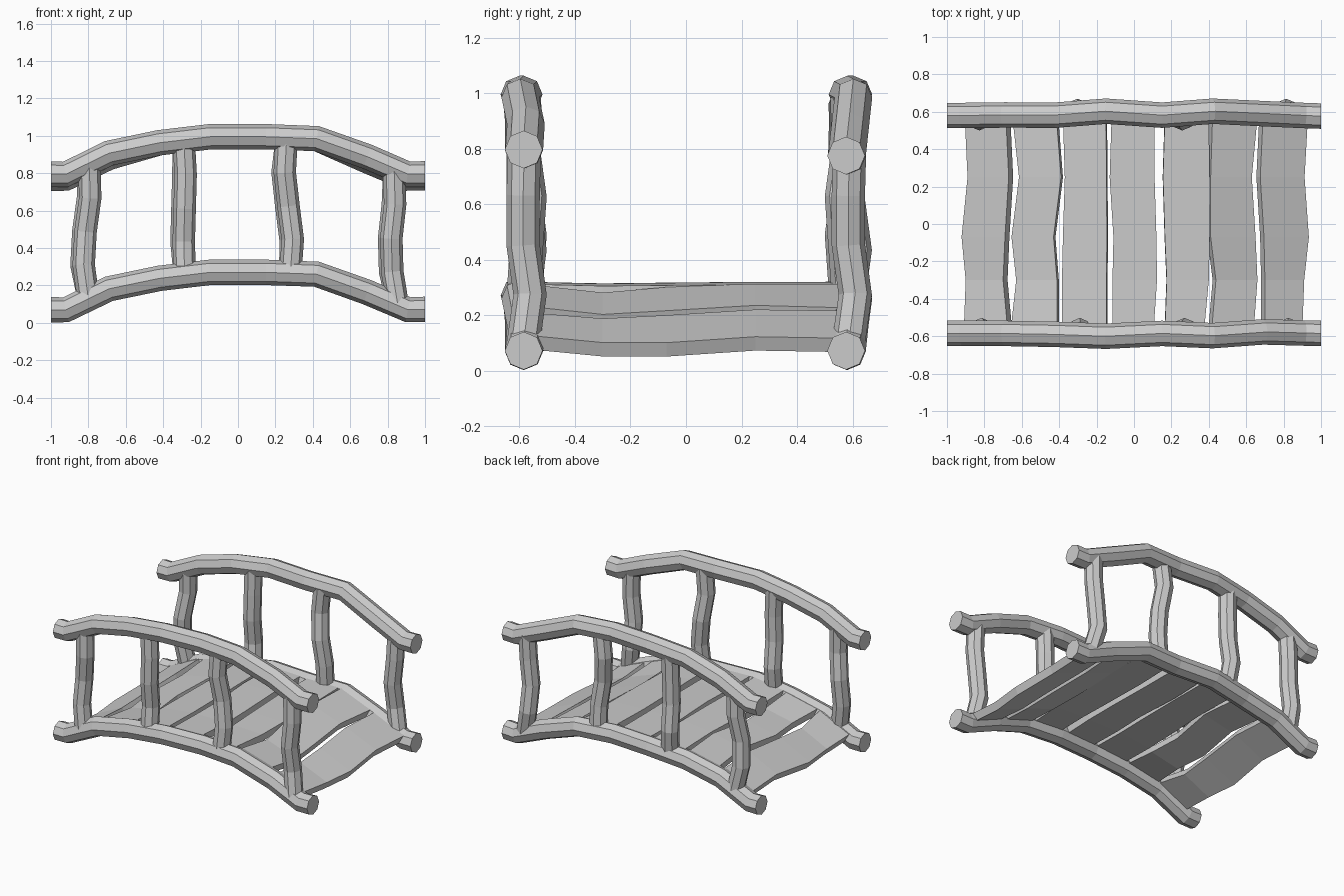
import bpy, bmesh
from mathutils import Vector

if "Cube" in bpy.data.objects:
    bpy.data.objects.remove(bpy.data.objects["Cube"])


def make_object(name, bm):
    bmesh.ops.recalc_face_normals(bm, faces=bm.faces)
    mesh = bpy.data.meshes.new(name)
    bm.to_mesh(mesh)
    bm.free()
    obj = bpy.data.objects.new(name, mesh)
    bpy.context.collection.objects.link(obj)
    return obj


def skin(name, rings):
    """Join equal-sized rings of points into a capped, flat-shaded solid."""
    bm = bmesh.new()
    loops = [[bm.verts.new(p) for p in ring] for ring in rings]
    n = len(loops[0])
    for a, b in zip(loops, loops[1:]):
        for i in range(n):
            j = (i + 1) % n
            bm.faces.new((a[i], a[j], b[j], b[i]))
    bm.faces.new(loops[0])
    bm.faces.new(loops[-1])
    return make_object(name, bm)


def log(name, path, r, ref):
    """Octagonal log swept along a crooked path."""
    from math import cos, sin, pi
    pts = [Vector(p) for p in path]
    rings = []
    for i, p in enumerate(pts):
        if i in (0, len(pts) - 1):
            t = Vector(ref)
        else:
            t = ((pts[i + 1] - p).normalized() + (p - pts[i - 1]).normalized()).normalized()
        u = t.cross(Vector((0, 1, 0))).normalized()
        v = t.cross(u)
        rings.append([p + r * (cos(k * pi / 4) * u + sin(k * pi / 4) * v) for k in range(8)])
    return skin(name, rings)


# Shared arch of the beams and rails
XS = [-1, -0.92, -0.69, -0.42, -0.15, 0.15, 0.42, 0.69, 0.91, 1]
ARCH = [0.07, 0.07, 0.182, 0.238, 0.27, 0.27, 0.26, 0.164, 0.07, 0.072]
FRONT_Y = [-0.585, -0.585, -0.585, -0.59, -0.60, -0.585, -0.597, -0.577, -0.583, -0.585]
BACK_Y = [0.58, 0.58, 0.583, 0.582, 0.603, 0.582, 0.603, 0.59, 0.58, 0.577]


def arch_z(x):
    for i in range(len(XS) - 1):
        if x <= XS[i + 1]:
            f = (x - XS[i]) / (XS[i + 1] - XS[i])
            return ARCH[i] + f * (ARCH[i + 1] - ARCH[i])
    return ARCH[-1]


# Beams and handrails
for side, ys, drop in (("front", FRONT_Y, 0.0), ("back", BACK_Y, 0.022)):
    log(side + "_beam", list(zip(XS, ys, ARCH)), 0.068, (1, 0, 0))
    rail = [(x, y, z + 0.725 - (drop if abs(x) > 0.6 else 0))
            for x, y, z in zip(XS, ys, ARCH)]
    log(side + "_handrail", rail, 0.068, (1, 0, 0))

# Crooked posts: x at five heights
POSTS = [
    (-0.80, -0.825, -0.815, -0.79, -0.795),
    (-0.285, -0.29, -0.285, -0.28, -0.29),
    (0.28, 0.293, 0.27, 0.25, 0.26),
    (0.855, 0.825, 0.82, 0.84, 0.835),
]
WOBBLE = [0.0, 0.012, 0.025, 0.0, 0.005]
for side, y0 in (("front", -0.587), ("back", 0.585)):
    for n, xs in enumerate(POSTS):
        z0 = arch_z(xs[0])
        sign = 1 if side == "front" or n % 2 else -1
        path = [(x - (0.012 if side == "back" and i in (1, 2, 3) else 0),
                 y0 + sign * WOBBLE[(i + (n % 2 if 0 < i < 3 else 0)) % 5],
                 z0 + 0.72 * i / 4) for i, x in enumerate(xs)]
        log(f"{side}_post_{n + 1}", path, 0.06, (0, 0, 1))

# Deck planks: left and right edges at five stations across the bridge
STATIONS = [-0.57, -0.3, -0.07, 0.25, 0.57]
PLANKS = [
    ((-.91, -.90, -.922, -.89, -.905), (-.675, -.70, -.69, -.67, -.685)),
    ((-.66, -.63, -.655, -.615, -.65), (-.41, -.412, -.43, -.39, -.415)),
    ((-.385, -.385, -.38, -.37, -.38), (-.147, -.147, -.145, -.147, -.15)),
    ((-.115, -.115, -.11, -.13, -.12), (.105, .123, .12, .11, .108)),
    ((.165, .175, .165, .155, .165), (.375, .40, .405, .405, .40)),
    ((.415, .438, .41, .41, .42), (.64, .66, .65, .63, .66)),
    ((.70, .70, .695, .675, .69), (.90, .91, .935, .912, .93)),
]
SAG = [0.0, -0.022, -0.012, 0.0, 0.002]
for n, (left, right) in enumerate(PLANKS):
    sag = 1.0 if abs(n - 3) > 1 else 0.25
    lo, hi = sum(left) / 5, sum(right) / 5
    za, zb = arch_z(lo), arch_z(hi)
    slope = (zb - za) / (hi - lo)
    rings = []
    for y, a, b, s in zip(STATIONS, left, right, SAG):
        top = [za + slope * (x - lo) + 0.05 + s * sag for x in (a, b)]
        dx = 0.05 * slope
        rings.append([(a, y, top[0]), (b, y, top[1]),
                      (b + dx, y, top[1] - 0.05), (a + dx, y, top[1] - 0.05 - (top[1] - top[0]))])
    skin(f"deck_plank_{n + 1}", rings)
